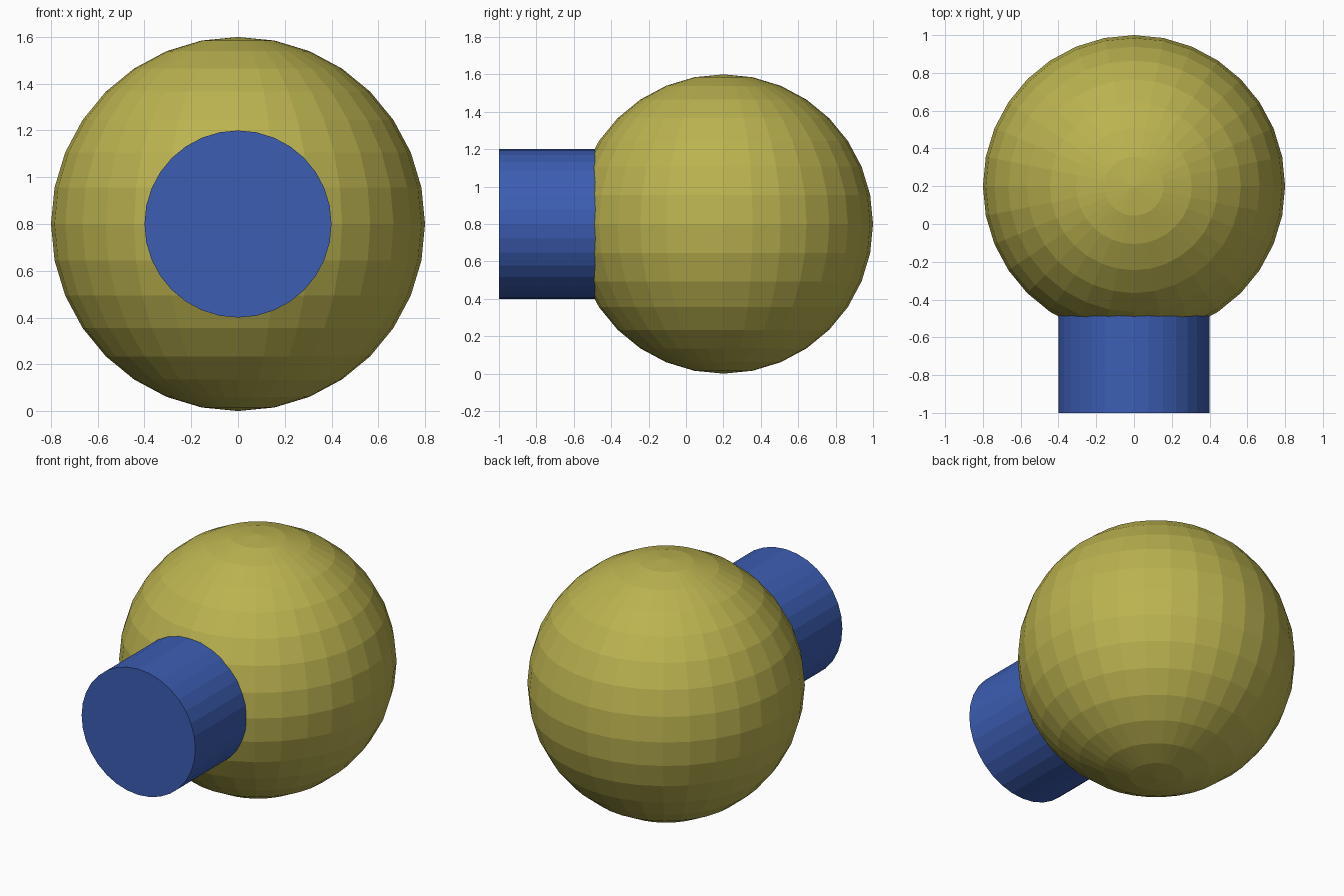
import bpy
import math

if "Cube" in bpy.data.objects:
    bpy.data.objects.remove(bpy.data.objects["Cube"])


def material(name, color):
    mat = bpy.data.materials.new(name)
    mat.diffuse_color = color
    mat.use_nodes = True
    mat.node_tree.nodes["Principled BSDF"].inputs["Base Color"].default_value = mat.diffuse_color
    return mat


# Faceted ball
bpy.ops.mesh.primitive_uv_sphere_add(segments=32, ring_count=16, radius=0.8,
                                     location=(0, 0.2, 0.8))
ball = bpy.context.object
ball.name = "ball_with_neck"
ball.data.materials.append(material("olive", (0.50, 0.45, 0.08, 1)))

# Round neck pointing to the front, reaching into the ball
bpy.ops.mesh.primitive_cylinder_add(vertices=32, radius=0.4, depth=1.0,
                                    location=(0, -0.5, 0.8),
                                    rotation=(math.pi / 2, 0, 0))
neck = bpy.context.object
neck.name = "neck_helper"
neck.data.materials.append(material("blue", (0.045, 0.11, 0.45, 1)))

# Weld both into one closed skin, keeping each part's colour
weld = ball.modifiers.new("weld", 'BOOLEAN')
weld.operation = 'UNION'
weld.solver = 'EXACT'
weld.material_mode = 'TRANSFER'
weld.object = neck
bpy.context.view_layer.objects.active = ball
bpy.ops.object.modifier_apply(modifier=weld.name)
bpy.data.objects.remove(neck)
